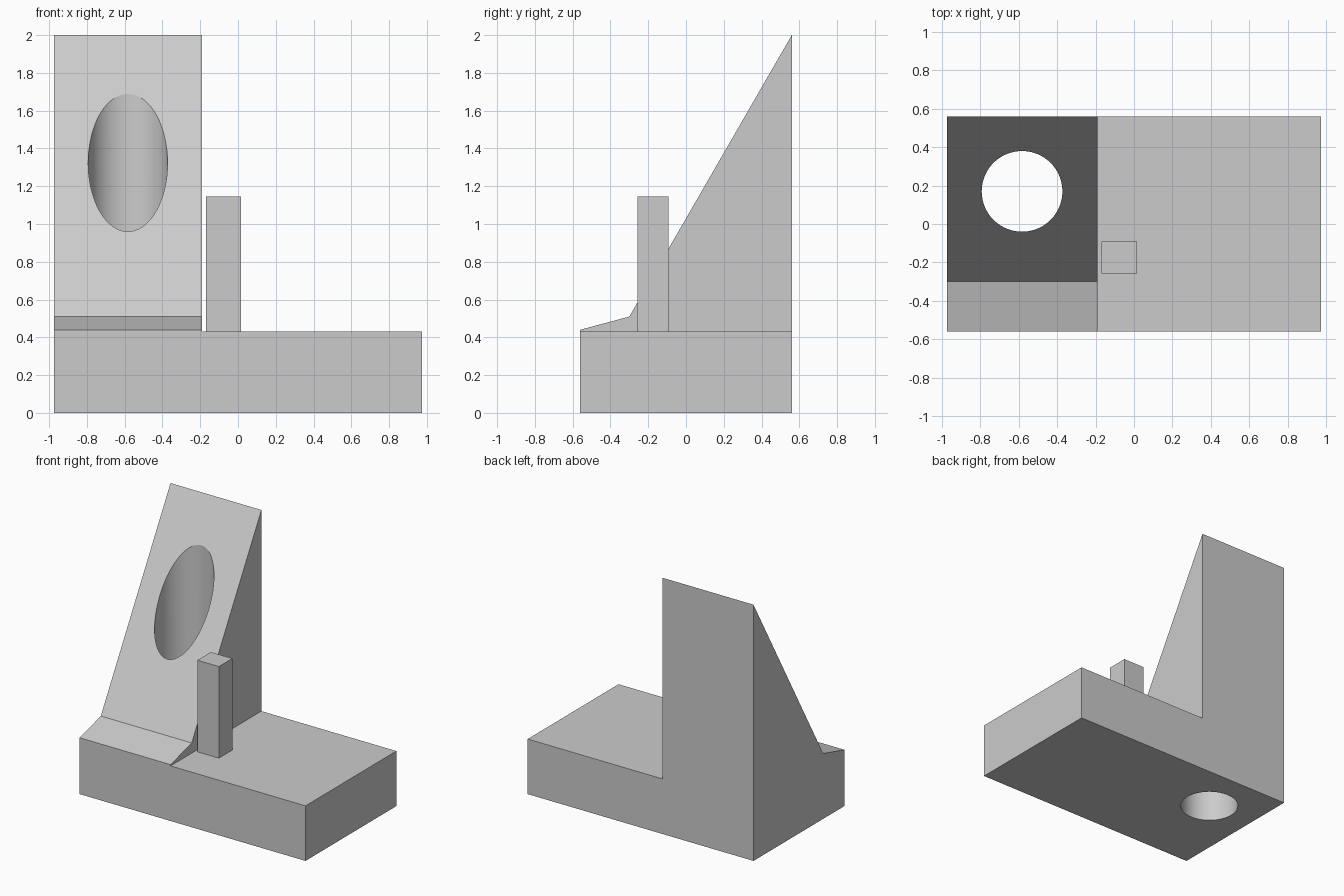
import bpy
import bmesh
import math

cube = bpy.data.objects.get("Cube")
if cube:
    bpy.data.objects.remove(cube, do_unlink=True)

grey = bpy.data.materials.new("light grey")
grey.use_nodes = True
colour = (0.6, 0.6, 0.6, 1)
grey.diffuse_color = colour
grey.node_tree.nodes["Principled BSDF"].inputs["Base Color"].default_value = colour


def prism(name, profile, x0, x1):
    """Extrude a (y, z) profile along x."""
    bm = bmesh.new()
    face = bm.faces.new([bm.verts.new((x0, y, z)) for y, z in profile])
    moved = bmesh.ops.extrude_face_region(bm, geom=[face])["geom"]
    verts = [v for v in moved if isinstance(v, bmesh.types.BMVert)]
    bmesh.ops.translate(bm, verts=verts, vec=(x1 - x0, 0, 0))
    bmesh.ops.recalc_face_normals(bm, faces=bm.faces)
    mesh = bpy.data.meshes.new(name)
    bm.to_mesh(mesh)
    bm.free()
    mesh.materials.append(grey)
    obj = bpy.data.objects.new(name, mesh)
    bpy.context.collection.objects.link(obj)
    return obj


def block(name, x0, x1, y0, y1, z0, z1):
    return prism(name, [(y0, z0), (y1, z0), (y1, z1), (y0, z1)], x0, x1)


def boolean(target, tool, operation):
    """Apply a boolean and discard the tool object."""
    mod = target.modifiers.new(operation.lower(), "BOOLEAN")
    mod.operation = operation
    mod.solver = "EXACT"
    mod.object = tool
    bpy.context.view_layer.objects.active = target
    bpy.ops.object.modifier_apply(modifier=mod.name)
    bpy.data.objects.remove(tool, do_unlink=True)


# Base slab joined with the sloped wedge and its shallow toe
body = block("base_and_wedge", -0.975, 0.975, -0.56, 0.56, 0, 0.43)
wedge = prism("wedge", [(-0.56, 0), (0.56, 0), (0.56, 2),
                        (-0.3, 0.51), (-0.56, 0.44)], -0.975, -0.19)
boolean(body, wedge, "UNION")

# Merge coplanar faces left by the join
bm = bmesh.new()
bm.from_mesh(body.data)
bmesh.ops.dissolve_limit(bm, angle_limit=math.radians(1),
                         verts=bm.verts, edges=bm.edges)
bm.to_mesh(body.data)
bm.free()

# Round vertical hole through wedge and base
bpy.ops.mesh.primitive_cylinder_add(vertices=96, radius=0.21, depth=5,
                                    location=(-0.583, 0.17, 1))
hole = bpy.context.object
hole.name = "hole_cutter"
hole.hide_render = True
hole.data.materials.append(grey)
boolean(body, hole, "DIFFERENCE")

# Square post beside the wedge
post = block("post", -0.17, 0.015, -0.258, -0.092, 0.43, 1.145)

# Smooth hole wall, crisp edges
bpy.ops.object.select_all(action="DESELECT")
body.select_set(True)
bpy.context.view_layer.objects.active = body
bpy.ops.object.shade_smooth_by_angle(angle=math.radians(14))
